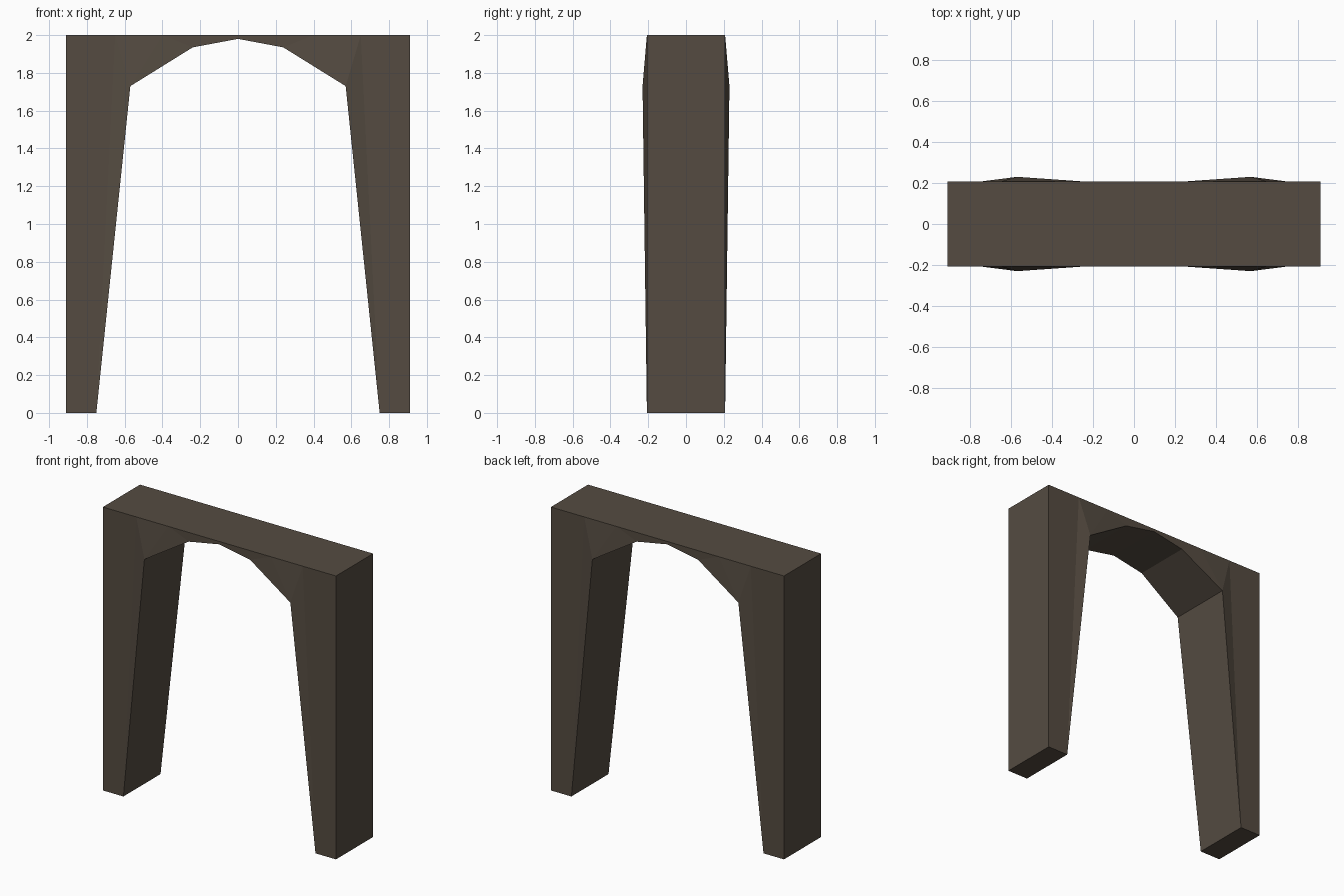
import bpy, bmesh

if "Cube" in bpy.data.objects:
    bpy.data.objects.remove(bpy.data.objects["Cube"])

mat = bpy.data.materials.new("dark brown stone")
mat.diffuse_color = (0.09, 0.071, 0.053, 1)
mat.use_nodes = True
mat.node_tree.nodes["Principled BSDF"].inputs["Base Color"].default_value = mat.diffuse_color

D, B = 0.207, 0.23   # half depth, and half depth at the bulging shoulders

# Right half of the front: inner opening edge and outer/top edge (x, depth, z)
inner = [(0.75, D, 0), (0.57, B, 1.73), (0.24, D, 1.935), (0, D, 1.98)]
outer = [(0.91, D, 0), (0.91, D, 2), (0.65, D, 2), (0.40, D, 2), (0, D, 2)]

bm = bmesh.new()


def face(*pts):
    bm.faces.new([bm.verts.new(p) for p in pts])


# Build every face on both sides, then weld
for s in (1, -1):
    for t in (1, -1):
        i = [(s * x, t * y, z) for x, y, z in inner]
        o = [(s * x, t * y, z) for x, y, z in outer]
        face(i[0], o[0], o[1], o[2])      # flat outer strip of the leg
        face(i[0], o[2], i[1])            # bulged leg
        face(i[1], o[2], o[3])            # bulged corner
        face(i[1], o[3], i[2])
        face(i[2], o[3], o[4], i[3])      # flat crown
    # Strips running front to back: opening, outside, top and foot
    for path in (inner, outer, [inner[0], outer[0]]):
        for (x0, y0, z0), (x1, y1, z1) in zip(path, path[1:]):
            face((s * x0, -y0, z0), (s * x1, -y1, z1),
                 (s * x1, y1, z1), (s * x0, y0, z0))

bmesh.ops.remove_doubles(bm, verts=bm.verts, dist=0.0005)
bmesh.ops.recalc_face_normals(bm, faces=bm.faces)
me = bpy.data.meshes.new("archway")
bm.to_mesh(me)
bm.free()
me.materials.append(mat)
bpy.context.collection.objects.link(bpy.data.objects.new("archway", me))
